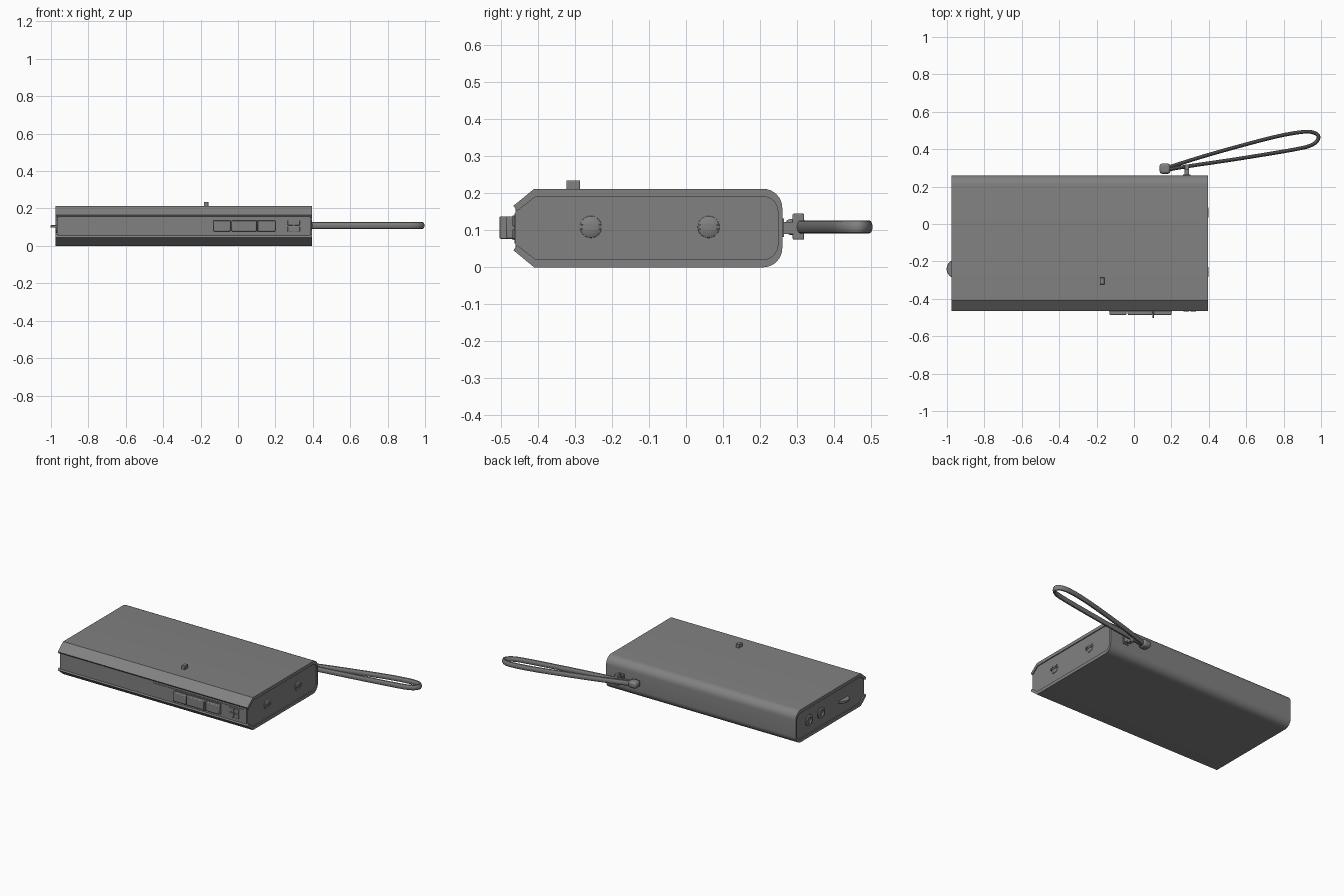
import bpy, bmesh, math
from mathutils import Vector, Matrix

cube = bpy.data.objects.get("Cube")
if cube:
    bpy.data.objects.remove(cube, do_unlink=True)

grey = bpy.data.materials.new("plain_grey")
grey.use_nodes = True
COLOR = (0.22, 0.22, 0.22, 1)
grey.diffuse_color = COLOR
grey.node_tree.nodes["Principled BSDF"].inputs["Base Color"].default_value = COLOR


def finish(name, bm, bevel=0.0, segments=2):
    bmesh.ops.recalc_face_normals(bm, faces=bm.faces[:])
    mesh = bpy.data.meshes.new(name)
    bm.to_mesh(mesh)
    bm.free()
    obj = bpy.data.objects.new(name, mesh)
    bpy.context.collection.objects.link(obj)
    mesh.materials.append(grey)
    if bevel:
        mod = obj.modifiers.new("Bevel", 'BEVEL')
        mod.width, mod.segments = bevel, segments
    bpy.ops.object.select_all(action='DESELECT')
    obj.select_set(True)
    bpy.context.view_layer.objects.active = obj
    bpy.ops.object.shade_smooth_by_angle(angle=math.radians(35))
    return obj


def box(name, x, y, z, bevel=0.0):
    bm = bmesh.new()
    bmesh.ops.create_cube(bm, size=1)
    for v in bm.verts:
        v.co = [lo + (c + 0.5) * (hi - lo) for c, (lo, hi) in zip(v.co, (x, y, z))]
    return finish(name, bm, bevel)


def prism(name, outline, x0, x1):
    """Extrude a closed (y, z) outline along x."""
    bm = bmesh.new()
    face = bm.faces.new([bm.verts.new((x0, y, z)) for y, z in outline])
    ext = bmesh.ops.extrude_face_region(bm, geom=[face])
    bmesh.ops.translate(bm, vec=(x1 - x0, 0, 0),
                        verts=[g for g in ext["geom"] if isinstance(g, bmesh.types.BMVert)])
    return finish(name, bm)


def lathe(name, profile, origin, axis, steps=32):
    """Spin (radius, height) points about an axis."""
    bm = bmesh.new()
    verts = [bm.verts.new((r, 0, h)) for r, h in profile]
    edges = [bm.edges.new(p) for p in zip(verts, verts[1:])]
    bmesh.ops.spin(bm, geom=verts + edges, cent=(0, 0, 0), axis=(0, 0, 1),
                   angle=math.tau, steps=steps)
    bmesh.ops.remove_doubles(bm, verts=bm.verts[:], dist=1e-5)
    turn = Vector((0, 0, 1)).rotation_difference(Vector(axis)).to_matrix().to_4x4()
    bm.transform(Matrix.Translation(origin) @ turn)
    return finish(name, bm)


# Wraparound shell: symmetric about mid height, open at the front
MID, LEFT, RIGHT = 0.106, -0.975, 0.395


def half_profile(half, back, radius, front):
    arc = [(back - radius + radius * math.sin(a), half - radius + radius * math.cos(a))
           for a in [math.pi / 2 * i / 8 for i in range(9)]]
    return front + arc


def full(upper):
    return [(y, MID + h) for y, h in upper] + [(y, MID - h) for y, h in reversed(upper)]


outer = half_profile(0.106, 0.26, 0.052, [(-0.466, 0.06), (-0.41, 0.106)])
inner = half_profile(0.085, 0.248, 0.04, [(-0.456, 0.046), (-0.406, 0.085)])
prism("shell", full(outer) + full(inner)[::-1], LEFT, RIGHT)

# Inner body with recessed end caps and front face
prism("inner_body", full(inner), LEFT + 0.008, RIGHT - 0.006)
box("front_face", (LEFT + 0.012, RIGHT - 0.01), (-0.46, -0.45), (0.053, 0.159))

# Front control strip and buttons
box("control_strip", (-0.297, 0.366), (-0.463, -0.455), (0.064, 0.146))
for label, x0, x1 in (("left", -0.131, -0.04), ("middle", -0.034, 0.099), ("right", 0.105, 0.2)):
    box("button_base_" + label, (x0 - 0.003, x1 + 0.003), (-0.468, -0.46), (0.074, 0.14))
    box("button_" + label, (x0, x1), (-0.486, -0.46), (0.077, 0.137), 0.005)
box("button_ridge", (0.098, 0.106), (-0.503, -0.46), (0.077, 0.137), 0.002)
for i in range(2):
    for j in range(2):
        x, z = 0.265 + i * 0.036, 0.077 + j * 0.033
        box(f"indicator_{i}_{j}", (x, x + 0.03), (-0.468, -0.46), (z, z + 0.027), 0.002)

# Top tab
box("top_tab", (-0.183, -0.158), (-0.323, -0.286), (0.205, 0.235), 0.003)

# Slotted screws on the right end
for label, y in (("front", -0.257), ("back", 0.061)):
    lathe("screw_" + label, [(0.03, 0), (0.029, 0.004), (0.02, 0.009), (0, 0.011)],
          (RIGHT - 0.008, y, 0.109), (1, 0, 0))
    for s in (-1, 1):
        z = 0.109 + s * 0.006
        box(f"screw_slot_edge_{label}_{s}", (RIGHT - 0.008, RIGHT + 0.004),
            (y - 0.027, y + 0.027), (z - 0.0015, z + 0.0015))

# Sockets and thumb wheel on the left end
for label, y in (("back", 0.115), ("middle", -0.01)):
    lathe("socket_" + label, [(0.036, 0), (0.036, 0.008), (0.031, 0.011), (0.02, 0.011),
                              (0.018, 0.002), (0, 0.002)],
          (LEFT + 0.01, y, MID), (-1, 0, 0))
lathe("thumb_wheel", [(0, -0.007), (0.048, -0.007), (0.05, -0.005), (0.05, 0.005),
                      (0.048, 0.007), (0, 0.007)],
      (-0.952, -0.24, 0.104), (0, 0, 1), 48)

# Wrist strap: flat rounded band swept along a loop
path = [Vector(p) for p in (
    (0.165, 0.297), (0.405, 0.372), (0.725, 0.459), (0.89, 0.491), (0.96, 0.489),
    (0.987, 0.463), (0.955, 0.425), (0.86, 0.399), (0.565, 0.35), (0.297, 0.31),
    (0.165, 0.288))]


def smooth_path(pts, n=8):
    ext = [pts[0]] + pts + [pts[-1]]
    out = []
    for a, b, c, d in zip(ext, ext[1:], ext[2:], ext[3:]):
        for i in range(n):
            t = i / n
            out.append(0.5 * (2 * b + (c - a) * t + (2 * a - 5 * b + 4 * c - d) * t ** 2
                              + (3 * b - a - 3 * c + d) * t ** 3))
    return out + [pts[-1]]


line = smooth_path(path)
bm = bmesh.new()
rings = []
for i, p in enumerate(line):
    t = (line[min(i + 1, len(line) - 1)] - line[max(i - 1, 0)]).normalized()
    ring = []
    for k in range(12):
        a = math.tau * k / 12
        side, up = 0.01 * math.cos(a), 0.018 * math.sin(a)
        ring.append(bm.verts.new((p.x - t.y * side, p.y + t.x * side, 0.109 + up)))
    rings.append(ring)
for r, s in zip(rings, rings[1:]):
    for k in range(12):
        m = (k + 1) % 12
        bm.faces.new((r[k], r[m], s[m], s[k]))
bm.faces.new(rings[0])
bm.faces.new(rings[-1])
finish("wrist_strap", bm)

# Strap knot and T-shaped anchor on the back
box("strap_knot", (0.137, 0.195), (0.268, 0.324), (0.087, 0.131), 0.014)
box("anchor_stem", (0.27, 0.295), (0.25, 0.295), (0.09, 0.122))
box("anchor_bar", (0.27, 0.295), (0.288, 0.319), (0.075, 0.145), 0.003)
box("anchor_plate", (0.262, 0.303), (0.255, 0.265), (0.082, 0.132))
